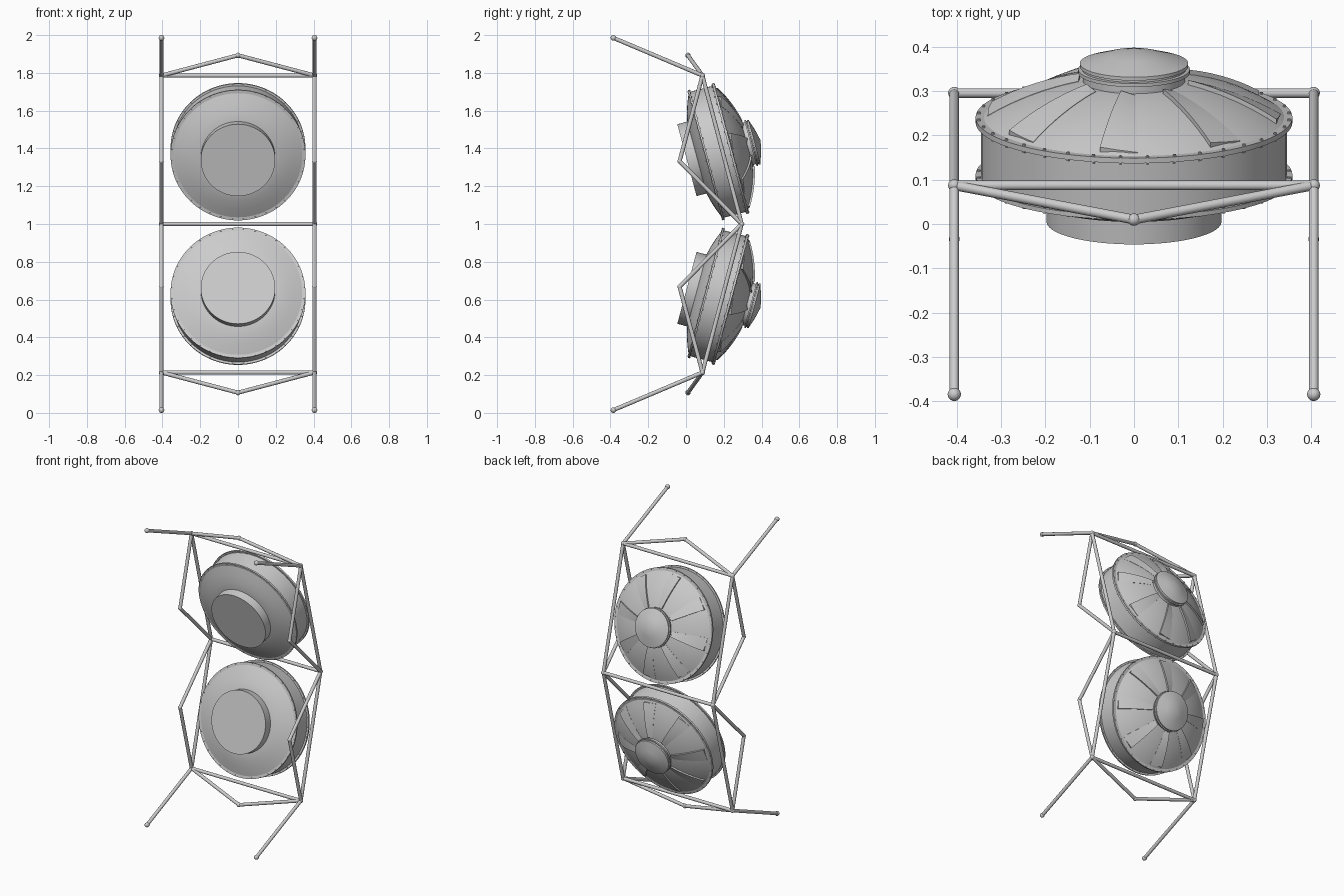
import bpy, bmesh
from math import sin, cos, pi, radians, sqrt
from mathutils import Vector, Matrix

if "Cube" in bpy.data.objects:
    bpy.data.objects.remove(bpy.data.objects["Cube"])

# All parts are modelled around the centre point (0, 0, 1) and mirrored from there
CENTRE = Vector((0, 0, 1))
T = radians(15)
# Tank frame: local z is the tilted tank axis, origin at the front disc
TANK = Matrix(((-1, 0, 0, 0),
               (0, -sin(T), cos(T), 0.005),
               (0, cos(T), sin(T), 0.338),
               (0, 0, 0, 1)))


def finish(name, bm, mirror=(False, False, False), matrix=None):
    if matrix:
        bm.transform(matrix)
    bmesh.ops.recalc_face_normals(bm, faces=bm.faces)
    me = bpy.data.meshes.new(name)
    bm.to_mesh(me)
    bm.free()
    me.polygons.foreach_set("use_smooth", [True] * len(me.polygons))
    me.set_sharp_from_angle(angle=radians(30))
    ob = bpy.data.objects.new(name, me)
    bpy.context.collection.objects.link(ob)
    ob.location = CENTRE
    if any(mirror):
        mod = ob.modifiers.new("Mirror", "MIRROR")
        mod.use_axis = mirror
        mod.use_mirror_merge = False
    return ob


def lathe(name, profile, n=96):
    """Spin (radius, height) points round the tank axis."""
    bm = bmesh.new()
    rings = []
    for r, s in profile:
        if r == 0:
            rings.append([bm.verts.new((0, 0, s))] * n)
        else:
            rings.append([bm.verts.new((r * cos(2 * pi * i / n), r * sin(2 * pi * i / n), s))
                          for i in range(n)])
    for a, b in zip(rings, rings[1:]):
        for i in range(n):
            j = (i + 1) % n
            vs = list(dict.fromkeys((a[i], a[j], b[j], b[i])))
            if len(vs) > 2:
                bm.faces.new(vs)
    return finish(name, bm, (False, False, True), TANK)


def dome(r):
    R = 0.645
    return 0.34 - R + sqrt(R * R - r * r)


# Tank body: front dome, drum wall and rear dome
front = [(0, 0.05), (0.19, 0.053), (0.24, 0.064), (0.29, 0.08), (0.345, 0.102)]
rear = [(r, dome(r)) for r in (0.345, 0.31, 0.275, 0.24, 0.2, 0.16, 0.12, 0.06, 0)]
lathe("tank_body", front + rear)

# Front round base
lathe("front_disc", [(0, 0), (0.197, 0), (0.197, 0.062), (0, 0.062)])


# Flanges around the drum
def flange(name, s, h):
    lathe(name, [(0.335, s), (0.357, s), (0.357, s + h), (0.335, s + h), (0.335, s)])


flange("front_flange", 0.1, 0.01)
flange("rear_flange", 0.232, 0.012)

# Rear hatch: neck, collar and shallow conical lid
lathe("hatch_neck", [(0, 0.3), (0.115, 0.3), (0.115, 0.348), (0.126, 0.348), (0.126, 0.356),
                     (0.118, 0.357), (0.118, 0.361), (0.122, 0.362), (0.122, 0.37),
                     (0.06, 0.39), (0, 0.404)], 64)

# Flange bolts
bm = bmesh.new()
N = 36
for i in range(N):
    a = 2 * pi * (i + 0.5) / N
    for s, h in ((0.238, 0.02), (0.105, 0.016)):
        m = Matrix.Translation((0.351 * cos(a), 0.351 * sin(a), s))
        bmesh.ops.create_cone(bm, cap_ends=True, segments=6, radius1=0.004, radius2=0.004,
                              depth=h, matrix=m)
finish("flange_bolts", bm, (False, False, True), TANK)

# Tilted wedge panels on the rear dome: one edge raised, the other nearly flush
bm = bmesh.new()
radii = [0.125 + 0.205 * k / 8 for k in range(9)]
for p in range(8):
    mid = radians(-6 + 45 * p)
    rows = []
    for r in radii:
        row = []
        for w, up in ((-1, -0.006), (-1, 0.011), (0, 0.006), (1, 0.001), (1, -0.006)):
            f = mid + w * radians(7.5)
            row.append(bm.verts.new((-r * sin(f), r * cos(f), dome(r) + up)))
        rows.append(row)
    for a, b in zip(rows, rows[1:]):
        for i in range(5):
            j = (i + 1) % 5
            bm.faces.new((a[i], a[j], b[j], b[i]))
    bm.faces.new(rows[0])
    bm.faces.new(rows[-1])
finish("dome_panels", bm, (False, False, True), TANK)


# Tube frame
def rod(bm, a, b, r=0.0108):
    a, b = Vector(a), Vector(b)
    d = b - a
    m = Matrix.Translation((a + b) / 2) @ d.to_track_quat("Z", "Y").to_matrix().to_4x4()
    bmesh.ops.create_cone(bm, cap_ends=True, segments=20, radius1=r, radius2=r,
                          depth=d.length, matrix=m)


def ball(bm, p, r=0.014):
    bmesh.ops.create_uvsphere(bm, u_segments=20, v_segments=12, radius=r,
                              matrix=Matrix.Translation(p))


X = 0.405
tip, corner = (X, -0.384, 0.985), (X, 0.087, 0.786)
elbow, waist = (X, -0.034, 0.332), (X, 0.295, 0)
peak = (0, 0.01, 0.893)

# Side tubes, mirrored to four quadrants
bm = bmesh.new()
for a, b in ((tip, corner), (corner, waist), (corner, elbow), (elbow, waist), (corner, peak)):
    rod(bm, a, b)
ball(bm, tip, 0.015)
ball(bm, corner)
ball(bm, elbow, 0.012)
finish("side_tubes", bm, (True, False, True))

# Cross tubes and their peak joints, top and bottom
bm = bmesh.new()
rod(bm, corner, (-X, *corner[1:]))
ball(bm, peak)
finish("end_cross_tubes", bm, (False, False, True))

# Middle cross tube
bm = bmesh.new()
rod(bm, waist, (-X, *waist[1:]))
ball(bm, waist)
ball(bm, (-X, *waist[1:]))
finish("middle_cross_tube", bm)
